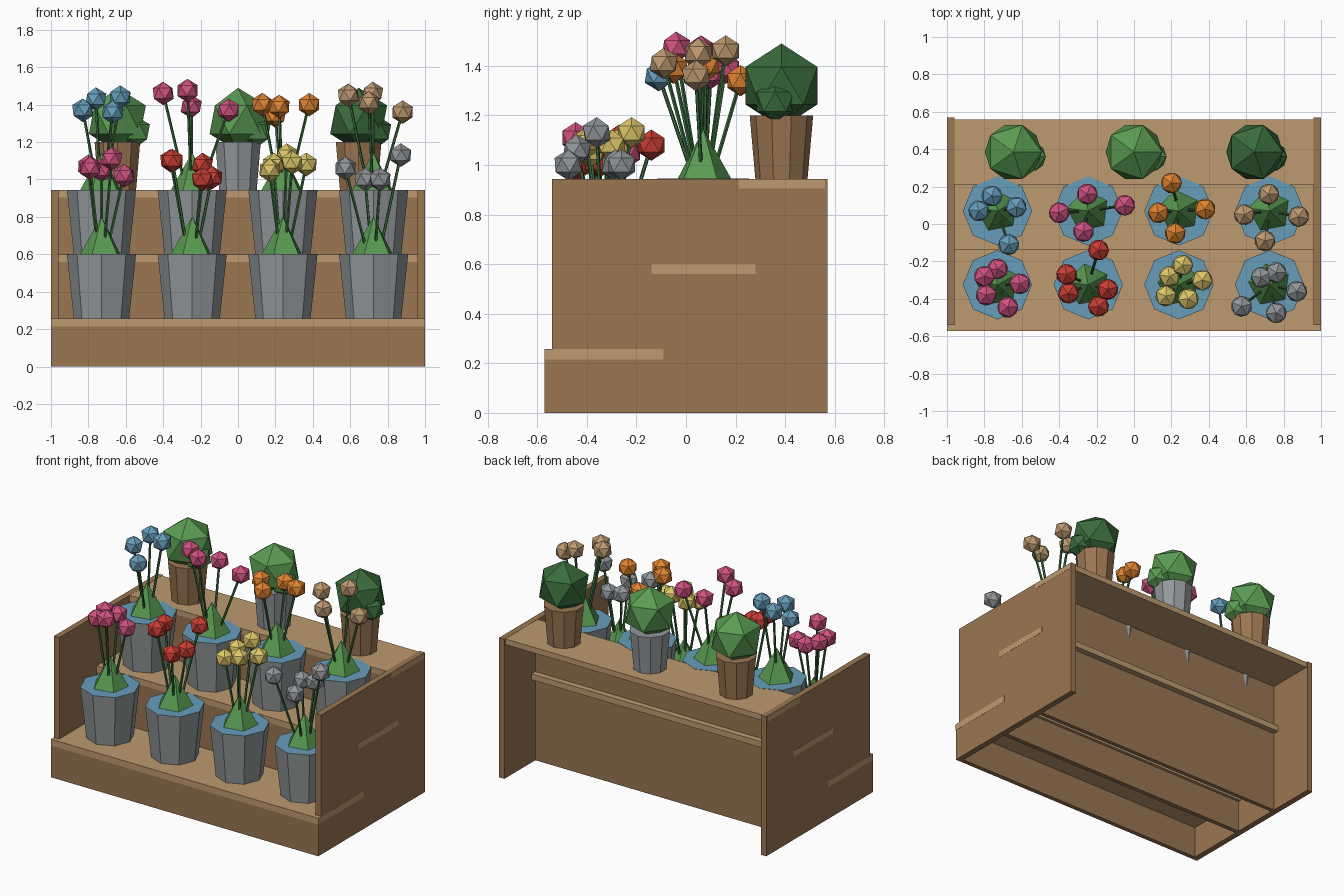
import bpy, bmesh, math
from mathutils import Vector, Matrix

if "Cube" in bpy.data.objects:
    bpy.data.objects.remove(bpy.data.objects["Cube"])


def mat(name, r, g, b):
    m = bpy.data.materials.new(name)
    lin = [((c / 255 + 0.055) / 1.055) ** 2.4 for c in (r, g, b)]
    m.diffuse_color = (*lin, 1)
    m.use_nodes = True
    m.node_tree.nodes["Principled BSDF"].inputs["Base Color"].default_value = m.diffuse_color
    return m


WOOD = mat("brown wood", 155, 118, 82)
TAN = mat("light wood", 190, 154, 112)
GREY = mat("grey metal", 146, 151, 154)
BLUE = mat("blue", 102, 157, 186)
GREEN = mat("leaf green", 90, 155, 82)
DARK = mat("dark green", 58, 108, 60)
PINK = mat("pink", 208, 82, 128)
RED = mat("red", 202, 62, 52)
ORANGE = mat("orange", 225, 132, 48)
YELLOW = mat("yellow", 222, 200, 105)


def finish(name, bm, *mats):
    me = bpy.data.meshes.new(name)
    bm.to_mesh(me)
    bm.free()
    for m in mats:
        me.materials.append(m)
    ob = bpy.data.objects.new(name, me)
    bpy.context.collection.objects.link(ob)
    return ob


def box(name, x0, x1, y0, y1, z0, z1, m):
    bm = bmesh.new()
    bmesh.ops.create_cube(bm, size=1)
    for v in bm.verts:
        v.co = Vector(((x0, x1)[v.co.x > 0], (y0, y1)[v.co.y > 0], (z0, z1)[v.co.z > 0]))
    finish(name, bm, m)


def cone(bm, a, b, r1, r2, n, spin=0):
    # tapered cylinder between two points
    a, b = Vector(a), Vector(b)
    d = b - a
    rot = d.to_track_quat('Z', 'Y').to_matrix().to_4x4() if d.xy.length > 1e-5 else Matrix()
    bmesh.ops.create_cone(bm, cap_ends=True, segments=n, radius1=r1, radius2=r2, depth=d.length,
                          matrix=Matrix.Translation((a + b) / 2) @ rot @ Matrix.Rotation(spin, 4, 'Z'))


def ico(bm, p, r, spin=0):
    bmesh.ops.create_icosphere(bm, subdivisions=1, radius=r,
                               matrix=Matrix.Translation(p) @ Matrix.Rotation(spin, 4, 'Z'))


def pot(name, x, y, z0, z1, r0, r1, n, body, top):
    bm = bmesh.new()
    cone(bm, (x, y, z0), (x, y, z1), r0, r1, n)
    bm.normal_update()
    for f in bm.faces:
        f.material_index = 1 if f.normal.z > 0.9 else 0
    finish(name, bm, body, top)


# Stepped stand: side panels, shelves, upright boards
for s, x in (("left", -1), ("right", 0.96)):
    box(s + "_side_panel", x, x + 0.04, -0.54, 0.57, 0, 0.944, WOOD)
box("front_board", -1, 1, -0.57, -0.54, 0, 0.215, WOOD)
box("middle_riser", -0.96, 0.96, -0.14, -0.11, 0, 0.56, WOOD)
box("back_riser", -0.96, 0.96, 0.212, 0.24, 0, 0.905, WOOD)
box("lower_shelf", -1.001, 1.001, -0.571, -0.09, 0.215, 0.258, TAN)
box("middle_shelf", -1.001, 1.001, -0.14, 0.28, 0.56, 0.60, TAN)
box("top_shelf", -1.001, 1.001, 0.212, 0.56, 0.905, 0.943, TAN)

# Flower pots: x, y, base z, flower colour, blossom positions
XS = (-0.73, -0.245, 0.24, 0.725)
FRONT = [
    (PINK, [(-.675, -.445, 1.11), (-.61, -.32, 1.02), (-.80, -.28, 1.07), (-.79, -.38, 1.06), (-.73, -.24, 1.05)]),
    (RED, [(-.19, -.14, 1.08), (-.36, -.27, 1.10), (-.35, -.37, 1.10), (-.14, -.35, 1.01), (-.19, -.44, 1.00)]),
    (YELLOW, [(.26, -.22, 1.13), (.19, -.28, 1.08), (.365, -.30, 1.08), (.17, -.385, 1.05), (.29, -.40, 1.09)]),
    (GREY, [(.76, -.26, 1.0), (.68, -.285, 1.0), (.87, -.36, 1.13), (.575, -.44, 1.06), (.76, -.475, 1.0)]),
]
MIDDLE = [
    (BLUE, [(-.76, .15, 1.43), (-.83, .07, 1.37), (-.63, .09, 1.44), (-.67, -.11, 1.36)]),
    (PINK, [(-.25, .16, 1.39), (-.40, .06, 1.46), (-.05, .10, 1.37), (-.27, -.04, 1.475)]),
    (ORANGE, [(.20, .22, 1.34), (.13, .06, 1.40), (.38, .08, 1.40), (.22, -.05, 1.39)]),
    (TAN, [(.72, .16, 1.46), (.59, .05, 1.45), (.88, .04, 1.36), (.70, -.09, 1.41)]),
]
for row, y, z0, z1, plants in (("front", -0.325, 0.258, 0.602, FRONT),
                               ("middle", 0.07, 0.60, 0.945, MIDDLE)):
    for i, (x, (colour, heads)) in enumerate(zip(XS, plants)):
        tag = f"{row}_{i + 1}"
        pot("flower_pot_" + tag, x, y, z0, z1, 0.148, 0.185, 8, GREY, BLUE)
        bm = bmesh.new()
        cone(bm, (x, y, z1 - 0.01), (x, y, z1 + 0.2), 0.12, 0, 5, -math.pi / 2 + 0.5)
        finish("leaf_tuft_" + tag, bm, GREEN)
        stems, flowers = bmesh.new(), bmesh.new()
        for k, h in enumerate(heads):
            foot = (x + (h[0] - x) * 0.2, y + (h[1] - y) * 0.2, z1 - 0.01)
            cone(stems, foot, h, 0.008, 0.008, 5)
            ico(flowers, h, 0.063, k * 0.5)
        finish("stems_" + tag, stems, DARK)
        finish("blossoms_" + tag, flowers, colour)

# Back row: small tapered pots with round bushes
for i, (x, body, leaf) in enumerate(((-0.645, WOOD, GREEN), (0, GREY, GREEN), (0.645, WOOD, DARK))):
    pot(f"bush_pot_{i + 1}", x, 0.385, 0.94, 1.20, 0.105, 0.128, 10, body, body)
    bm = bmesh.new()
    ico(bm, (x, 0.385, 1.32), 0.17)
    ico(bm, (x + 0.095, 0.36, 1.255), 0.088)
    finish(f"bush_{i + 1}", bm, leaf)
